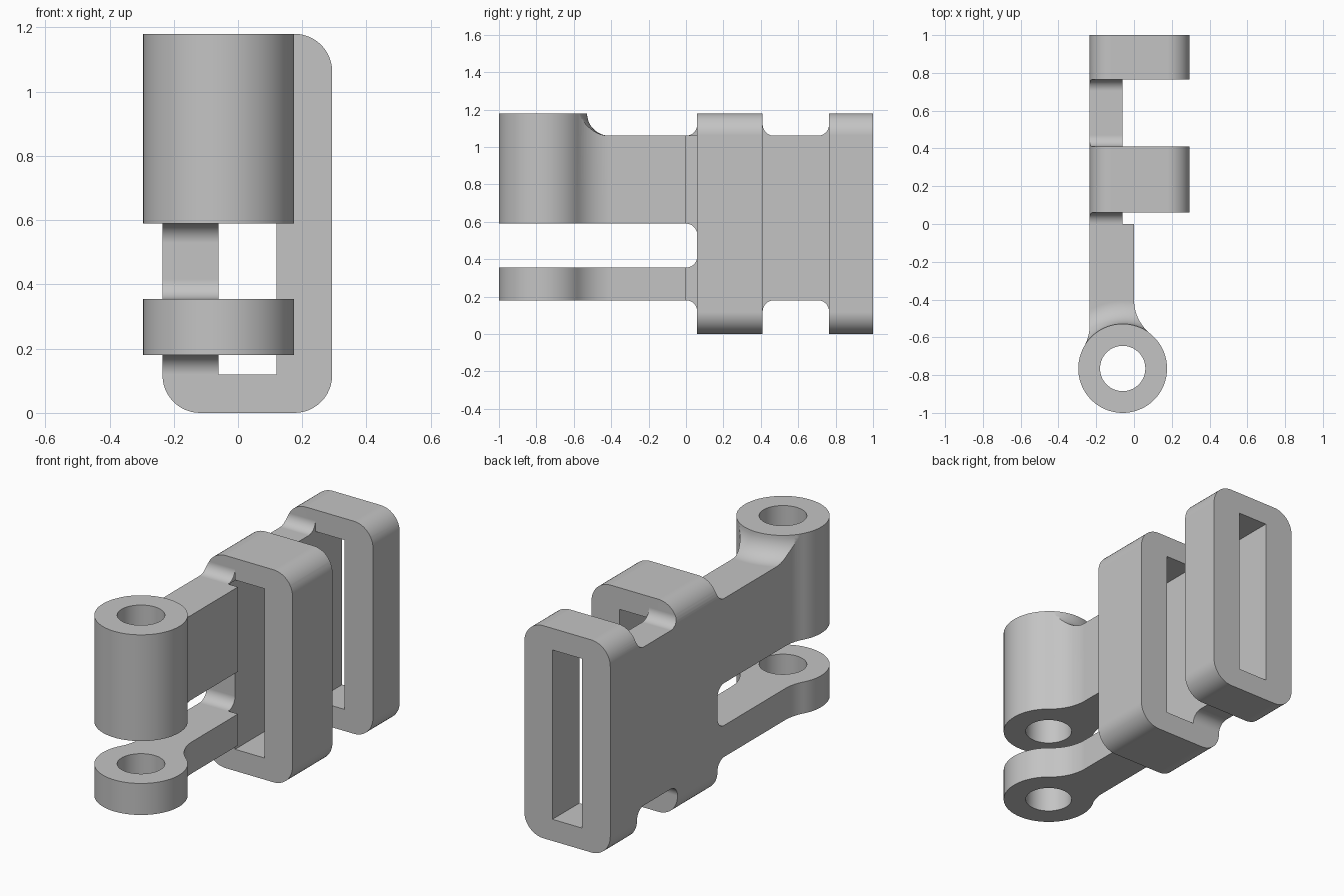
import bpy, bmesh
from math import sin, cos, pi, atan2, sqrt

default = bpy.data.objects.get("Cube")
if default:
    bpy.data.objects.remove(default, do_unlink=True)

# Main dimensions
LEFT, STEP, RIGHT, TOP = -0.235, -0.06, 0.293, 1.18
ARM_TOP, ARM_BOTTOM = 1.06, 0.18
SLOT = (0.355, 0.59)
FRAMES = ((0.06, 0.41), (0.765, 1.0))
RING_X, RING_Y, RING_R, HOLE_R = -0.06, -0.765, 0.235, 0.12
BLEND = 0.233

grey = bpy.data.materials.new("plain grey")
grey.use_nodes = True
colour = (0.55, 0.55, 0.55, 1)
grey.diffuse_color = colour
grey.node_tree.nodes["Principled BSDF"].inputs["Base Color"].default_value = colour


def arc(cx, cy, r, a0, a1, n=12):
    return [(cx + r * cos(a0 + (a1 - a0) * i / n),
             cy + r * sin(a0 + (a1 - a0) * i / n)) for i in range(n + 1)]


def rounded(u0, u1, v0, v1, r):
    corners = ((u1 - r, v1 - r), (u0 + r, v1 - r), (u0 + r, v0 + r), (u1 - r, v0 + r))
    return [p for i, (u, v) in enumerate(corners)
            for p in arc(u, v, r, i * pi / 2, (i + 1) * pi / 2)]


def rect(u0, u1, v0, v1):
    return [(u0, v0), (u1, v0), (u1, v1), (u0, v1)]


def add_object(name, bm):
    bmesh.ops.recalc_face_normals(bm, faces=bm.faces)
    mesh = bpy.data.meshes.new(name)
    bm.to_mesh(mesh)
    bm.free()
    mesh.materials.append(grey)
    obj = bpy.data.objects.new(name, mesh)
    bpy.context.collection.objects.link(obj)
    return obj


def prism(name, outline, axis, low, high):
    """Extrude a 2D outline along x, y or z."""
    place = {"x": lambda u, v, w: (w, u, v),
             "y": lambda u, v, w: (u, w, v),
             "z": lambda u, v, w: (u, v, w)}[axis]
    bm = bmesh.new()
    a = [bm.verts.new(place(u, v, low)) for u, v in outline]
    b = [bm.verts.new(place(u, v, high)) for u, v in outline]
    bm.faces.new(a)
    bm.faces.new(b)
    for i in range(len(a)):
        bm.faces.new((a[i - 1], a[i], b[i], b[i - 1]))
    return add_object(name, bm)


def activate(obj):
    bpy.ops.object.select_all(action="DESELECT")
    obj.select_set(True)
    bpy.context.view_layer.objects.active = obj


def cut(obj, cutter):
    cutter.hide_render = True
    mod = obj.modifiers.new("cut", "BOOLEAN")
    mod.operation, mod.solver, mod.object = "DIFFERENCE", "EXACT", cutter
    activate(obj)
    bpy.ops.object.modifier_apply(modifier=mod.name)
    bpy.data.objects.remove(cutter, do_unlink=True)


def finish(obj):
    activate(obj)
    bpy.ops.object.shade_smooth_by_angle(angle=pi / 6)
    mod = obj.modifiers.new("flat faces", "WEIGHTED_NORMAL")
    mod.keep_sharp = True


# Buckle body: rounded block cut down to two frames joined by a side plate
body = prism("buckle_body", rounded(LEFT, RIGHT, 0, TOP, 0.117), "y", 0, 1)
cut(body, prism("window_cutter", rect(STEP, 0.12, 0.12, ARM_TOP), "y", -0.5, 1.5))
for y0, y1 in ((-0.5, FRAMES[0][0]), (FRAMES[0][1], FRAMES[1][0])):
    cut(body, prism("gap_cutter", rect(y0, y1, -0.5, 1.5), "x", STEP, 0.6))
    for z0, z1 in ((ARM_TOP, 1.5), (-0.4, ARM_BOTTOM)):
        cut(body, prism("notch_cutter", rounded(y0, y1, z0, z1, 0.06), "x", -0.6, 0.6))
cut(body, prism("slot_cutter", rounded(-0.5, FRAMES[0][0], *SLOT, 0.06), "x", -0.6, 0.6))
finish(body)


def arm_outline():
    """Straight arm blending into a round eye."""
    points = [(LEFT, 0), (0, 0)]
    reach = RING_R + BLEND
    fx = BLEND
    fy = RING_Y + sqrt(reach ** 2 - (fx - RING_X) ** 2)
    gx = LEFT - BLEND
    gy = RING_Y + sqrt(reach ** 2 - (gx - RING_X) ** 2)
    start = atan2(fy - RING_Y, fx - RING_X)
    end = atan2(gy - RING_Y, gx - RING_X)
    points += arc(fx, fy, BLEND, pi, pi + start)
    points += arc(RING_X, RING_Y, RING_R, start, end - 2 * pi, 72)[1:]
    points += arc(gx, gy, BLEND, end - pi, 0)[1:]
    return points


def arm(name, low, high):
    obj = prism(name, arm_outline(), "z", low, high)
    hole = arc(RING_X, RING_Y, HOLE_R, 0, 2 * pi, 64)[:-1]
    cut(obj, prism("hole_cutter", hole, "z", low - 0.1, high + 0.1))
    return obj


# Lower arm
finish(arm("lower_arm", ARM_BOTTOM, SLOT[0]))

# Upper arm, with a tall eye and a curved step down to the arm
upper = arm("upper_arm", SLOT[1], TOP)
f = TOP - ARM_TOP
inner = RING_R + 0.001
profile = [(inner, 1.4)] + arc(inner + f, TOP, f, pi, 1.5 * pi) + [(1.2, ARM_TOP), (1.2, 1.4)]
bm = bmesh.new()
ring = [bm.verts.new((RING_X, RING_Y + r, z)) for r, z in profile]
edges = [bm.edges.new((ring[i - 1], ring[i])) for i in range(len(ring))]
bmesh.ops.spin(bm, geom=ring + edges, cent=(RING_X, RING_Y, 0), axis=(0, 0, 1),
               angle=2 * pi, steps=96, use_merge=True)
bmesh.ops.remove_doubles(bm, verts=bm.verts, dist=0.00001)
cut(upper, add_object("step_cutter", bm))
finish(upper)
